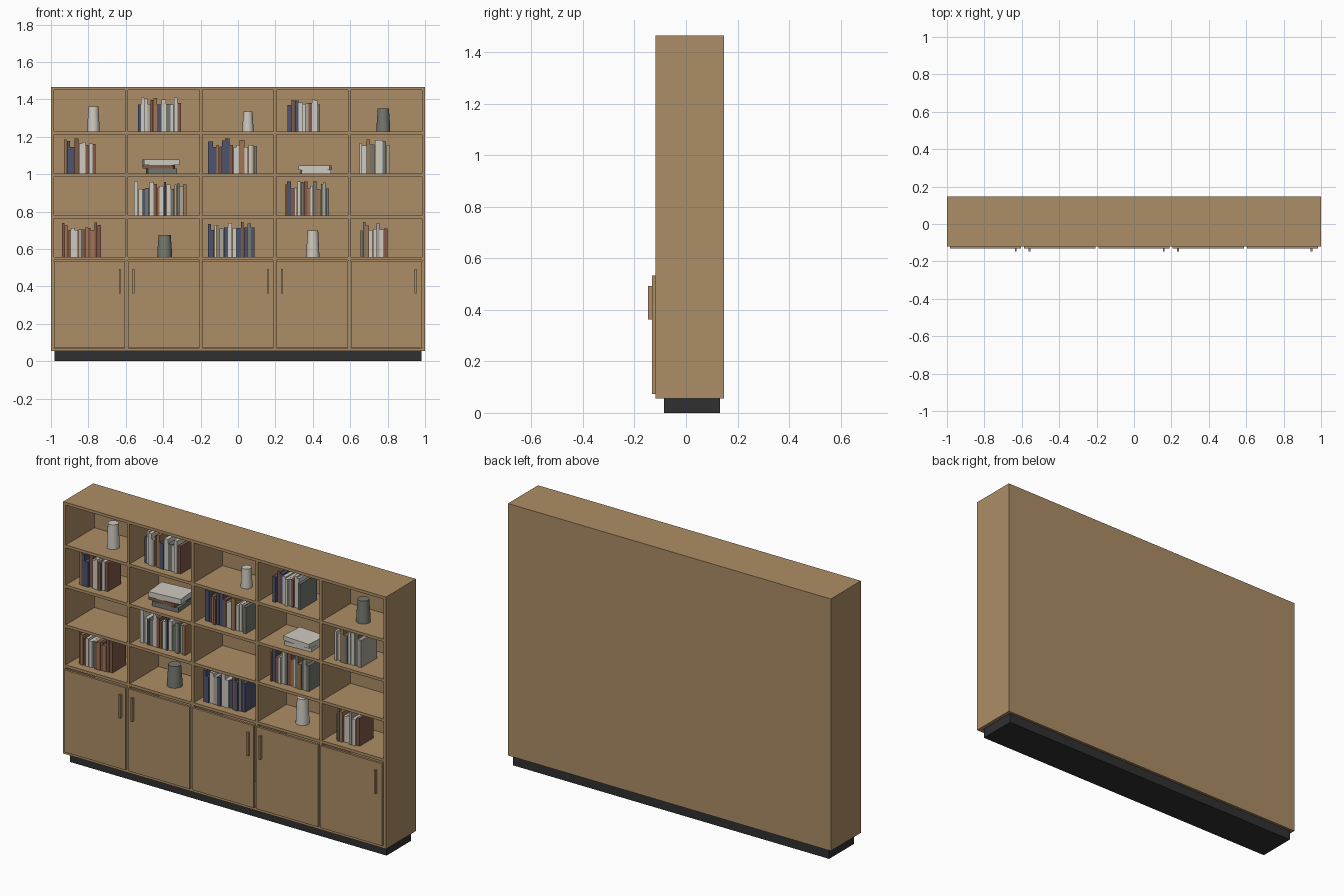
import bpy, bmesh, math, random
from mathutils import Matrix

if "Cube" in bpy.data.objects:
    bpy.data.objects.remove(bpy.data.objects["Cube"])

random.seed(4)


def mat(name, r, g, b):
    lin = [(c / 255 / 12.92 if c < 11 else ((c / 255 + 0.055) / 1.055) ** 2.4) for c in (r, g, b)]
    m = bpy.data.materials.new(name)
    m.diffuse_color = (*lin, 1)
    m.use_nodes = True
    m.node_tree.nodes["Principled BSDF"].inputs["Base Color"].default_value = m.diffuse_color
    return m


WOOD = mat("oak", 172, 141, 102)
BLACK = mat("plinth_black", 48, 48, 49)
COL = {
    "c": mat("cream", 206, 203, 193),
    "g": mat("warm_grey", 172, 166, 155),
    "s": mat("sage_grey", 116, 121, 112),
    "n": mat("navy", 78, 84, 108),
    "r": mat("brick_brown", 130, 88, 74),
    "t": mat("tan", 160, 118, 80),
}


def finish(name, bm, m):
    me = bpy.data.meshes.new(name)
    bm.to_mesh(me)
    bm.free()
    me.materials.append(m)
    ob = bpy.data.objects.new(name, me)
    bpy.context.collection.objects.link(ob)
    return ob


def box(name, x0, x1, y0, y1, z0, z1, m, turn=0):
    bm = bmesh.new()
    bmesh.ops.create_cube(bm, size=1)
    bmesh.ops.scale(bm, vec=(x1 - x0, y1 - y0, z1 - z0), verts=bm.verts)
    ob = finish(name, bm, m)
    ob.location = ((x0 + x1) / 2, (y0 + y1) / 2, (z0 + z1) / 2)
    ob.rotation_euler.z = math.radians(turn)
    return ob


FRONT, BACK, TOP, BASE = -0.119, 0.147, 1.466, 0.055
T = 0.016                                   # board thickness
FLOORS = [0.556, 0.780, 1.003, 1.227]       # shelf tops, lowest first
PITCH = 0.397                               # column spacing

# Carcass
box("plinth", -0.98, 0.98, -0.085, 0.133, 0, BASE, BLACK)
for s, n in ((-1, "left"), (1, "right")):
    a, b = sorted((s, s * (1 - T)))
    box(n + "_side", a, b, FRONT, BACK, BASE, TOP, WOOD)
IN = 1 - T
box("top_board", -IN, IN, FRONT, BACK, TOP - T, TOP, WOOD)
box("bottom_board", -IN, IN, FRONT, BACK, BASE, BASE + T, WOOD)
box("back_panel", -IN, IN, BACK - 0.012, BACK, BASE + T, TOP - T, WOOD)
for i in range(4):
    x = (i - 1.5) * PITCH
    box("divider", x - T / 2, x + T / 2, FRONT, BACK - 0.012, BASE + T, TOP - T, WOOD)
for z in FLOORS:
    for c in range(5):
        x, h = (c - 2) * PITCH, (PITCH - T) / 2
        box("shelf", x - h, x + h, FRONT, BACK - 0.012, z - T, z, WOOD)

# Doors and pull handles
for c, hx in enumerate((-0.632, -0.558, 0.159, 0.235, 0.950)):
    x = (c - 2) * PITCH
    box("door", x - 0.19, x + 0.19, -0.132, FRONT, 0.073, 0.533, WOOD)
    box("door_handle", hx - 0.005, hx + 0.005, -0.147, -0.132, 0.362, 0.492, WOOD)

# Rows of upright books: shelf, left x, right x, spine colours
ROWS = [
    (3, -0.535, -0.305, "nccgrtncsccr"),
    (3, 0.265, 0.440, "nrnccgrccs"),
    (2, -0.930, -0.762, "tnnrccrcr"),
    (2, -0.160, 0.103, "nntrnnrcctccgs"),
    (2, 0.650, 0.815, "cctsccsg"),
    (1, -0.555, -0.275, "ccnscrtcncsgsgt"),
    (1, 0.250, 0.488, "tnrccsrtcstsgs"),
    (0, -0.940, -0.732, "rtrccgrtrtrr"),
    (0, -0.160, 0.090, "nnccgnccnrnsn"),
    (0, 0.655, 0.800, "sstccgcr"),
]
for lvl, x0, x1, cols in ROWS:
    w = [random.uniform(0.7, 1.3) for _ in cols]
    k, x, z = (x1 - x0) / sum(w), x0, FLOORS[lvl]
    for wi, c in zip(w, cols):
        d = random.uniform(0.057, 0.075)
        box("book", x, x + wi * k - 0.001, -0.003 - d, -0.003 + d,
            z, z + random.uniform(0.14, 0.188), COL[c])
        x += wi * k

# Lying stacks of books
z = FLOORS[2]
for x0, x1, h, c, turn in ((-0.487, -0.330, 0.026, "s", 4), (-0.508, -0.340, 0.020, "r", -3),
                           (-0.508, -0.318, 0.030, "c", 5)):
    box("stacked_book", x0, x1, -0.068, 0.068, z, z + h, COL[c], turn)
    z += h
z = FLOORS[2]
for x0, x1, h, turn in ((0.335, 0.495, 0.02, 3), (0.327, 0.495, 0.024, -4)):
    box("stacked_book", x0, x1, -0.068, 0.068, z, z + h, COL["c"], turn)
    z += h


# Tapered vases, lathed from a short profile
def vase(x, z, r, h, m):
    bm = bmesh.new()
    prof = [(0, 0), (r, 0), (r * 0.97, h * 0.3), (r * 0.85, h * 0.8), (r * 0.82, h), (0, h)]
    vs = [bm.verts.new((a, 0, b)) for a, b in prof]
    es = [bm.edges.new(p) for p in zip(vs, vs[1:])]
    bmesh.ops.spin(bm, geom=vs + es, axis=(0, 0, 1), cent=(0, 0, 0),
                   angle=math.tau, steps=24, use_merge=False)
    bmesh.ops.remove_doubles(bm, verts=bm.verts, dist=1e-5)
    bmesh.ops.recalc_face_normals(bm, faces=bm.faces)
    ob = finish("vase", bm, m)
    ob.location = (x, 0, z)
    bpy.ops.object.select_all(action="DESELECT")
    bpy.context.view_layer.objects.active = ob
    ob.select_set(True)
    bpy.ops.object.shade_smooth_by_angle(angle=math.radians(35))


vase(-0.773, FLOORS[3], 0.033, 0.136, COL["c"])
vase(0.053, FLOORS[3], 0.030, 0.108, COL["c"])
vase(0.777, FLOORS[3], 0.037, 0.125, COL["s"])
vase(-0.392, FLOORS[0], 0.040, 0.118, COL["s"])
vase(0.400, FLOORS[0], 0.035, 0.144, COL["c"])
